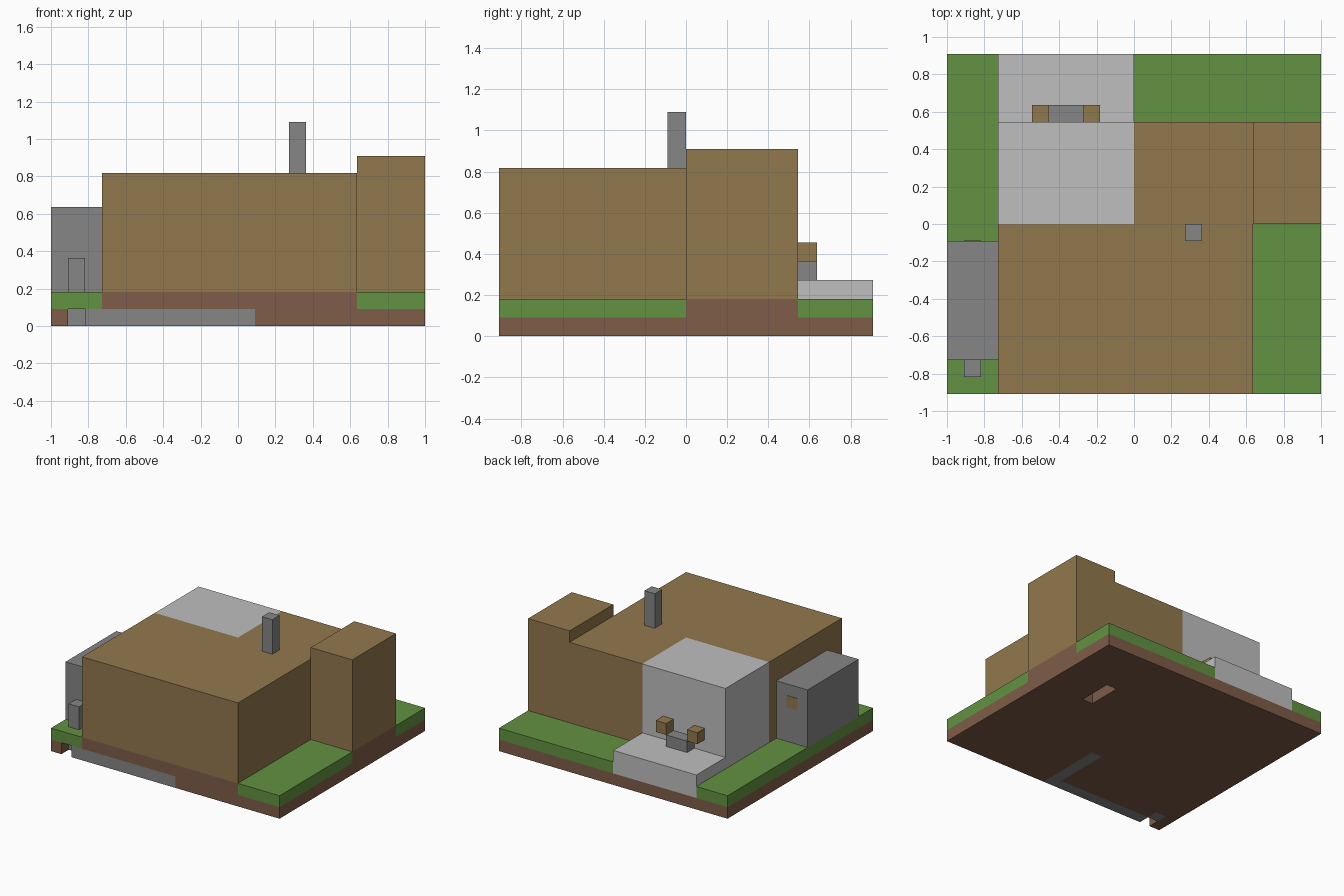
import bpy
import bmesh
from mathutils import Vector

U = 1 / 11  # one building block

cube = bpy.data.objects.get("Cube")
if cube:
    bpy.data.objects.remove(cube, do_unlink=True)


def material(name, rgb):
    m = bpy.data.materials.new(name)
    m.use_nodes = True
    m.diffuse_color = (*rgb, 1)
    m.node_tree.nodes["Principled BSDF"].inputs["Base Color"].default_value = (*rgb, 1)
    return m


grass = material("grass green", (0.123, 0.287, 0.053))
dirt = material("dirt brown", (0.209, 0.107, 0.065))
wood = material("wood tan", (0.291, 0.188, 0.076))
stone = material("stone grey", (0.238, 0.238, 0.238))
plaster = material("pale grey", (0.52, 0.52, 0.52))


def box(name, mat, x, y, z):
    """Box from (min, max) ranges given in block units."""
    bm = bmesh.new()
    bmesh.ops.create_cube(bm, size=1)
    lo, hi = (Vector(c) * U for c in zip(x, y, z))
    for v in bm.verts:
        v.co = (lo + hi) / 2 + v.co * (hi - lo)
    mesh = bpy.data.meshes.new(name)
    bm.to_mesh(mesh)
    bm.free()
    mesh.materials.append(mat)
    ob = bpy.data.objects.new(name, mesh)
    bpy.context.collection.objects.link(ob)
    return ob


def cut(target, x, y, z):
    """Cut a box-shaped opening out of the target."""
    cutter = box("cutter", dirt, x, y, z)
    cutter.hide_render = True
    mod = target.modifiers.new("opening", "BOOLEAN")
    mod.operation, mod.solver, mod.object = "DIFFERENCE", "EXACT", cutter
    bpy.context.view_layer.objects.active = target
    bpy.ops.object.modifier_apply(modifier=mod.name)
    bpy.data.objects.remove(cutter, do_unlink=True)


# Ground slab with channels for the buried pipe, an open notch and a pit
ground = box("ground_slab", dirt, (-11, 11), (-10, 10), (0, 1))
through = (-1, 2)
cut(ground, (-10, 1), (-11, -9), through)
cut(ground, (0, 1), (-9.5, -4), through)
cut(ground, (-10, -9), (-9.5, -8), through)
cut(ground, (6, 7), (2, 5), through)

# Buried pipe and its outlet post
box("pipe_run", stone, (-9, 1), (-10, -9), (0, 1))
box("pipe_branch", stone, (0, 1), (-9, -4), (0, 1))
box("pipe_post_buried", stone, (-10, -9), (-9, -8), (0, 1))
box("pipe_post", stone, (-10, -9), (-9, -8), (2, 4))

# Raised earth and lawns
box("house_footing", dirt, (-8, 7), (-10, 6), (1, 2))
box("tower_footing", dirt, (7, 11), (0, 6), (1, 2))
box("left_lawn", grass, (7, 11), (-10, 0), (1, 2))
box("back_lawn", grass, (0, 11), (6, 10), (1, 2))
box("right_lawn", grass, (-11, -8), (-10, 10), (1, 2))

# House, tower and chimney
box("front_hall", wood, (-8, 7), (-10, 0), (2, 9))
box("back_hall", wood, (0, 7), (0, 6), (2, 9))
box("pale_room", plaster, (-8, 0), (0, 6), (2, 9))
box("tower", wood, (7, 11), (0, 6), (2, 10))
box("chimney", stone, (3, 4), (-1, 0), (9, 12))

# Side shed with a small hatch
box("shed", stone, (-11, -8), (-8, -1), (2, 7))
box("shed_hatch", wood, (-10, -9), (-1, -0.96), (5, 6))

# Patio with a bench and its two arms
box("patio", plaster, (-8, 0), (6, 10), (1, 3))
box("bench_seat", stone, (-5, -3), (6, 7), (3, 4))
for side, x in (("right", -6), ("left", -3)):
    box(f"bench_arm_{side}", wood, (x, x + 1), (6, 7), (4, 5))
